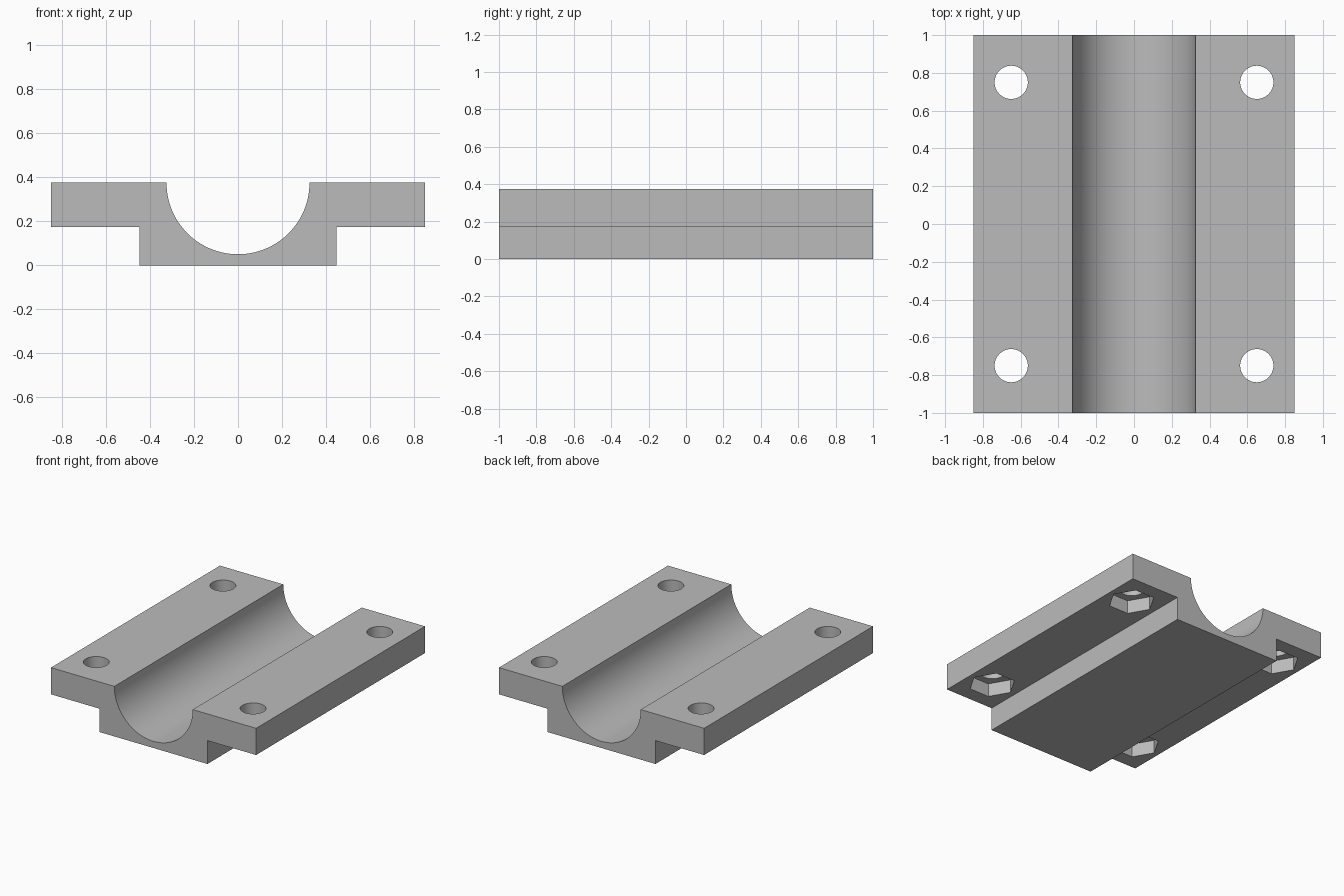
import bpy, bmesh, math
from mathutils import Matrix

if "Cube" in bpy.data.objects:
    bpy.data.objects.remove(bpy.data.objects["Cube"])

TOP, LEDGE = 0.375, 0.175             # flange top and underside
OUTER, FOOT, GROOVE = 0.85, 0.447, 0.325
BOLT_X, BOLT_Y = 0.65, 0.75
HOLE_R, NUT_R, NUT_DEPTH = 0.088, 0.162, 0.1

grey = bpy.data.materials.new("grey")
grey.use_nodes = True
colour = (0.5, 0.5, 0.5, 1)
grey.diffuse_color = colour
grey.node_tree.nodes["Principled BSDF"].inputs["Base Color"].default_value = colour


def make_object(name, bm):
    bmesh.ops.recalc_face_normals(bm, faces=bm.faces)
    mesh = bpy.data.meshes.new(name)
    bm.to_mesh(mesh)
    bm.free()
    mesh.materials.append(grey)
    obj = bpy.data.objects.new(name, mesh)
    bpy.context.collection.objects.link(obj)
    return obj


def bolt_cutter(name, radius, sides, low, high):
    """Four upright prisms, one at each bolt position."""
    bm = bmesh.new()
    for sx in (-1, 1):
        for sy in (-1, 1):
            centre = (sx * BOLT_X, sy * BOLT_Y, (low + high) / 2)
            bmesh.ops.create_cone(bm, cap_ends=True, segments=sides, radius1=radius,
                                  radius2=radius, depth=high - low,
                                  matrix=Matrix.Translation(centre))
    # Turn hexagons so that their corners point along x
    if sides == 6:
        v = bm.verts[:][0].co
        angle = math.atan2(v.y + BOLT_Y, v.x + BOLT_X)
        for sx in (-1, 1):
            for sy in (-1, 1):
                part = [w for w in bm.verts if w.co.x * sx > 0 and w.co.y * sy > 0]
                bmesh.ops.rotate(bm, verts=part, cent=(sx * BOLT_X, sy * BOLT_Y, 0),
                                 matrix=Matrix.Rotation(-angle, 3, 'Z'))
    cutter = make_object(name, bm)
    cutter.hide_render = True
    return cutter


# Clamp half: T-shaped section with a round groove, extruded along y
steps = 64
section = [(-OUTER, TOP), (-OUTER, LEDGE), (-FOOT, LEDGE), (-FOOT, 0),
           (FOOT, 0), (FOOT, LEDGE), (OUTER, LEDGE), (OUTER, TOP)]
for i in range(steps + 1):
    a = math.pi * i / steps
    section.append((GROOVE * math.cos(a), TOP - GROOVE * math.sin(a)))

bm = bmesh.new()
face = bm.faces.new([bm.verts.new((x, -1, z)) for x, z in section])
extruded = bmesh.ops.extrude_face_region(bm, geom=[face])["geom"]
bmesh.ops.translate(bm, vec=(0, 2, 0),
                    verts=[g for g in extruded if isinstance(g, bmesh.types.BMVert)])
body = make_object("clamp_half", bm)
bpy.ops.object.select_all(action='DESELECT')
body.select_set(True)
bpy.context.view_layer.objects.active = body

# Bolt holes through the flanges, hexagonal nut pockets underneath
for cutter in (bolt_cutter("bolt_hole_cutter", HOLE_R, 48, 0.1, 0.5),
               bolt_cutter("nut_pocket_cutter", NUT_R, 6, 0.1, LEDGE + NUT_DEPTH)):
    mod = body.modifiers.new(cutter.name, 'BOOLEAN')
    mod.operation = 'DIFFERENCE'
    mod.solver = 'EXACT'
    mod.object = cutter
    bpy.ops.object.modifier_apply(modifier=mod.name)
    bpy.data.objects.remove(cutter)

bpy.ops.object.shade_smooth_by_angle(angle=math.radians(30))
